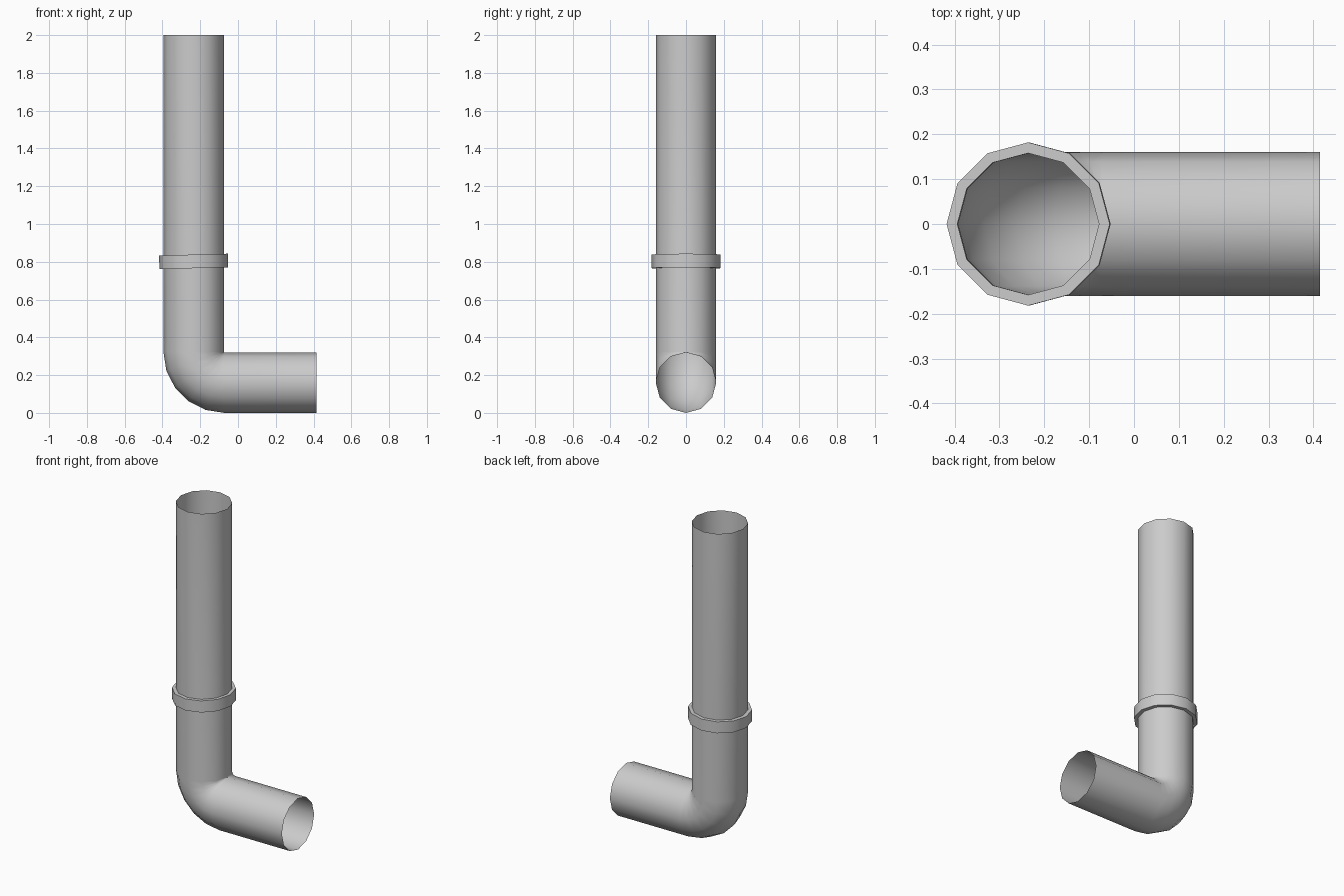
import bpy, bmesh
from math import sin, cos, pi, radians
from mathutils import Vector, Matrix

if "Cube" in bpy.data.objects:
    bpy.data.objects.remove(bpy.data.objects["Cube"])

SIDES, R, CX = 12, 0.16, -0.235


def loft(name, rings, closed=False):
    """Skin a list of equal-length vertex rings, then shade smooth by angle."""
    bm = bmesh.new()
    loops = [[bm.verts.new(p) for p in ring] for ring in rings]
    pairs = list(zip(loops, loops[1:] + loops[:1])) if closed else list(zip(loops, loops[1:]))
    for a, b in pairs:
        for i in range(SIDES):
            j = (i + 1) % SIDES
            bm.faces.new((a[i], a[j], b[j], b[i]))
    bmesh.ops.remove_doubles(bm, verts=bm.verts, dist=0.0005)
    bmesh.ops.recalc_face_normals(bm, faces=bm.faces)
    me = bpy.data.meshes.new(name)
    bm.to_mesh(me)
    bm.free()
    ob = bpy.data.objects.new(name, me)
    bpy.context.collection.objects.link(ob)
    bpy.context.view_layer.objects.active = ob
    ob.select_set(True)
    bpy.ops.object.shade_smooth_by_angle(angle=radians(40))
    ob.select_set(False)
    return ob


def ring(center, side, r):
    """Circle spanned by the 'side' direction and y."""
    c, s = Vector(center), Vector(side)
    return [c + s * (r * cos(2 * pi * i / SIDES)) + Vector((0, r * sin(2 * pi * i / SIDES), 0))
            for i in range(SIDES)]


# Open pipe: vertical run, tight elbow, horizontal outlet
bend_r = R + 0.003
pivot = Vector((CX + bend_r, 0, R + bend_r))
rings = [ring((CX, 0, 2), (1, 0, 0), R)]
for k in range(6):
    a = radians(18 * k)
    out = Vector((-cos(a), 0, -sin(a)))
    rings.append(ring(pivot + out * bend_r, -out, R))
rings.append(ring((0.415, 0, R), (0, 0, 1), R))
pipe = loft("pipe", rings)
# wind the open shell so that normals face outward
if pipe.data.polygons[0].normal.dot(pipe.data.polygons[0].center - Vector((CX, 0, 1.2))) < 0:
    pipe.data.flip_normals()

# Collar, slightly tilted around the vertical run
h = 0.036
profile = [(0.158, -h), (0.182, -h), (0.182, h), (0.158, h)]
collar = loft("collar", [ring((0, 0, z), (1, 0, 0), r) for r, z in profile], closed=True)
collar.matrix_world = Matrix.Translation((CX, 0, 0.802)) @ Matrix.Rotation(radians(-1.5), 4, 'Y')
